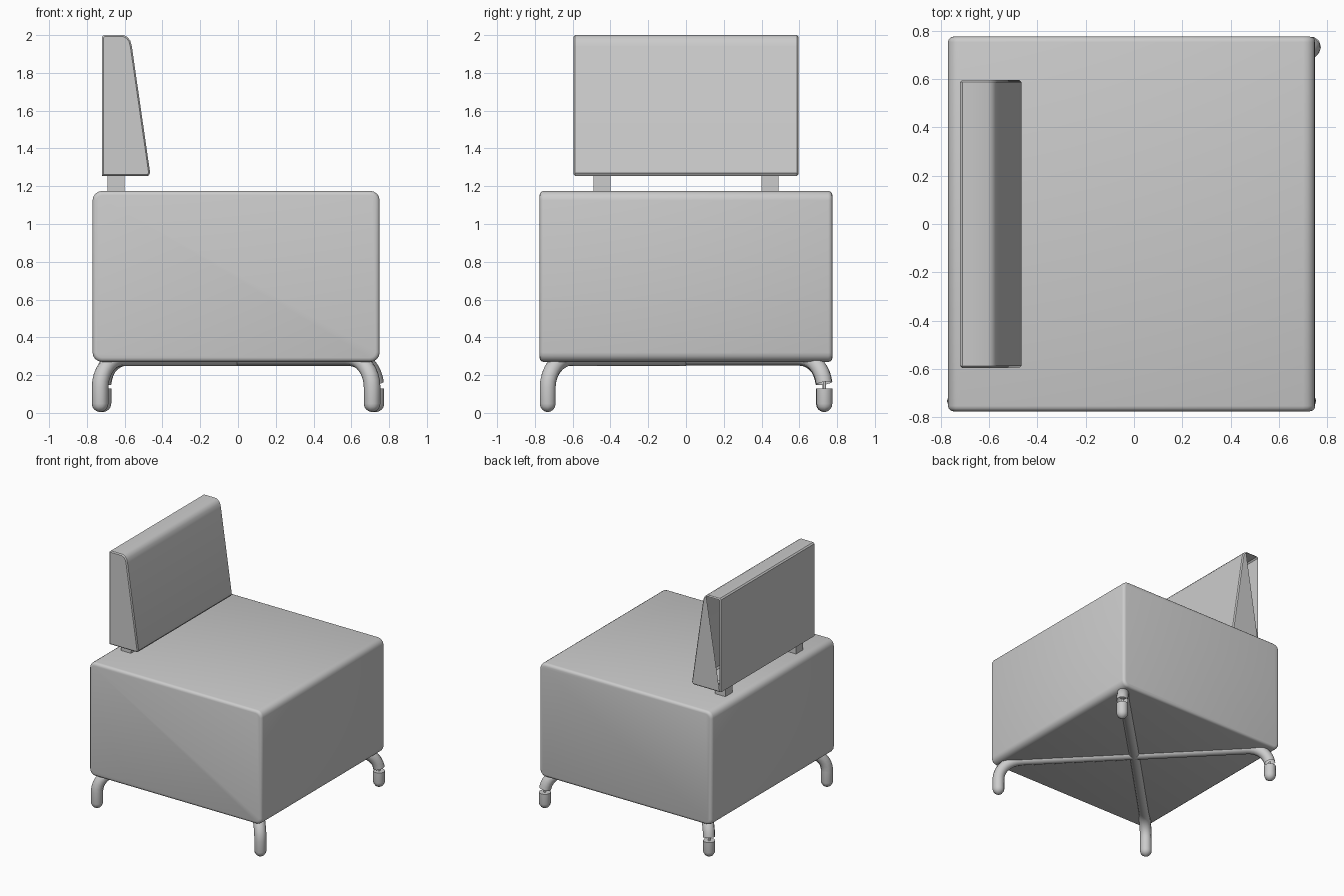
import bpy
import bmesh
from math import sin, cos, pi, hypot, radians
from mathutils import Vector

default = bpy.data.objects.get("Cube")
if default:
    bpy.data.objects.remove(default, do_unlink=True)

COLOUR = (0.6, 0.6, 0.6, 1)
grey = bpy.data.materials.new("light grey")
grey.use_nodes = True
grey.diffuse_color = COLOUR
grey.node_tree.nodes["Principled BSDF"].inputs["Base Color"].default_value = COLOUR


def finish(obj, angle=35):
    """Colour the part and smooth its soft edges."""
    obj.data.materials.clear()
    obj.data.materials.append(grey)
    bpy.ops.object.select_all(action='DESELECT')
    obj.select_set(True)
    bpy.context.view_layer.objects.active = obj
    if obj.type == 'CURVE':
        bpy.ops.object.convert(target='MESH')
    bpy.ops.object.shade_smooth_by_angle(angle=radians(angle))


def caps(bm):
    return [f for f in bm.faces if abs(f.normal.y) > 0.99]


def prism(profile, y0, y1, bevel, segments):
    """Extrude an x-z profile along y and soften the rims of both ends."""
    bm = bmesh.new()
    face = bm.faces.new([bm.verts.new((x, y0, z)) for x, z in profile])
    new = bmesh.ops.extrude_face_region(bm, geom=[face])["geom"]
    moved = [v for v in new if isinstance(v, bmesh.types.BMVert)]
    bmesh.ops.translate(bm, verts=moved, vec=(0, y1 - y0, 0))
    # The starting face stays as the near cap only if extrusion kept it
    bmesh.ops.holes_fill(bm, edges=[e for e in bm.edges if e.is_boundary])
    bmesh.ops.recalc_face_normals(bm, faces=bm.faces)
    if bevel:
        rims = {e for f in caps(bm) for e in f.edges}
        bmesh.ops.bevel(bm, geom=list(rims), offset=bevel, segments=segments,
                        profile=0.5, affect='EDGES')
        bmesh.ops.recalc_face_normals(bm, faces=bm.faces)
    bm.normal_update()
    return bm


def to_object(name, bm):
    mesh = bpy.data.meshes.new(name)
    bm.to_mesh(mesh)
    bm.free()
    obj = bpy.data.objects.new(name, mesh)
    bpy.context.collection.objects.link(obj)
    finish(obj)


def rounded_rect(x0, x1, z0, z1, r, steps=4):
    points = []
    centres = [(x1 - r, z1 - r), (x0 + r, z1 - r), (x0 + r, z0 + r), (x1 - r, z0 + r)]
    for corner, (cx, cz) in enumerate(centres):
        for i in range(steps + 1):
            a = (corner + i / steps) * pi / 2
            points.append((cx + r * cos(a), cz + r * sin(a)))
    return points


def tube(name, points, radii, thickness, filled):
    curve = bpy.data.curves.new(name, 'CURVE')
    curve.dimensions = '3D'
    curve.bevel_depth = thickness
    curve.bevel_resolution = 3
    curve.use_fill_caps = filled
    spline = curve.splines.new('POLY')
    spline.points.add(len(points) - 1)
    for p, co, r in zip(spline.points, points, radii):
        p.co = (*co, 1)
        p.radius = r
    obj = bpy.data.objects.new(name, curve)
    bpy.context.collection.objects.link(obj)
    finish(obj, 50)


# Upholstered seat block
to_object("seat", prism(rounded_rect(-0.77, 0.75, 0.27, 1.175, 0.05),
                        -0.775, 0.775, 0.022, 3))

# Wedge-shaped backrest with one end partly open
wedge = [(-0.72, 1.255), (-0.475, 1.255), (-0.465, 1.27), (-0.562, 1.94),
         (-0.57, 1.97), (-0.585, 1.99), (-0.605, 2.0), (-0.71, 2.0), (-0.72, 1.99)]
bm = prism(wedge, -0.595, 0.595, 0.008, 1)
end = max((f for f in caps(bm) if f.normal.y > 0), key=lambda f: f.calc_area())
cut_point = Vector((-0.712, 0, 1.263))
cut_normal = Vector((-0.745, 0, 0.12))
bmesh.ops.bisect_plane(bm, geom=[end, *end.edges, *end.verts],
                       plane_co=cut_point, plane_no=cut_normal)
bm.normal_update()
opening = [f for f in caps(bm) if f.normal.y > 0
           and (f.calc_center_median() - cut_point).dot(cut_normal) > 0]
bmesh.ops.delete(bm, geom=opening, context='FACES_ONLY')
to_object("backrest", bm)

# Two posts carrying the backrest
for side, y in (("right", -0.445), ("left", 0.445)):
    post = [(-0.69, 1.16), (-0.6, 1.16), (-0.6, 1.265), (-0.69, 1.265)]
    to_object(side + "_backrest_post", prism(post, y - 0.045, y + 0.045, 0, 1))

# Crossed bent-tube legs; the rear pair have a narrow joint above the foot
R = 0.044
BEND_Z, BEND_H, BEND_D = 0.135, 0.157, 0.17
FEET = {"front_right": (-0.73, -0.732), "front_left": (0.71, -0.732),
        "back_right": (-0.715, 0.73), "back_left": (0.73, 0.733)}
for name, (x, y) in FEET.items():
    rear = name.startswith("back")
    reach = hypot(x, y)
    first = 0.14 if rear else 0

    # Rounded foot, from its tip upward
    foot, foot_r = [], []
    for i in range(5):
        a = i / 4 * pi / 2
        foot.append((x, y, 0.005 + R * (1 - cos(a))))
        foot_r.append(max(sin(a), 0.12))
    # Bend and diagonal bar running to the middle
    bar = []
    for i in range(9):
        t = first + (pi / 2 - first) * i / 8
        k = 1 - BEND_D * (1 - cos(t)) / reach
        bar.append((x * k, y * k, BEND_Z + BEND_H * sin(t)))
    bar.append((-0.005, 0, BEND_Z + BEND_H))

    if rear:
        top = (x, y, 0.13)
        tube(name + "_foot", foot + [top], foot_r + [1], R, True)
        tube(name + "_leg", bar, [1] * len(bar), R, False)
        tube(name + "_joint", [top, (x, y, 0.165)], [1, 1], 0.009, True)
    else:
        tube(name + "_leg", foot + bar, foot_r + [1] * len(bar), R, True)
